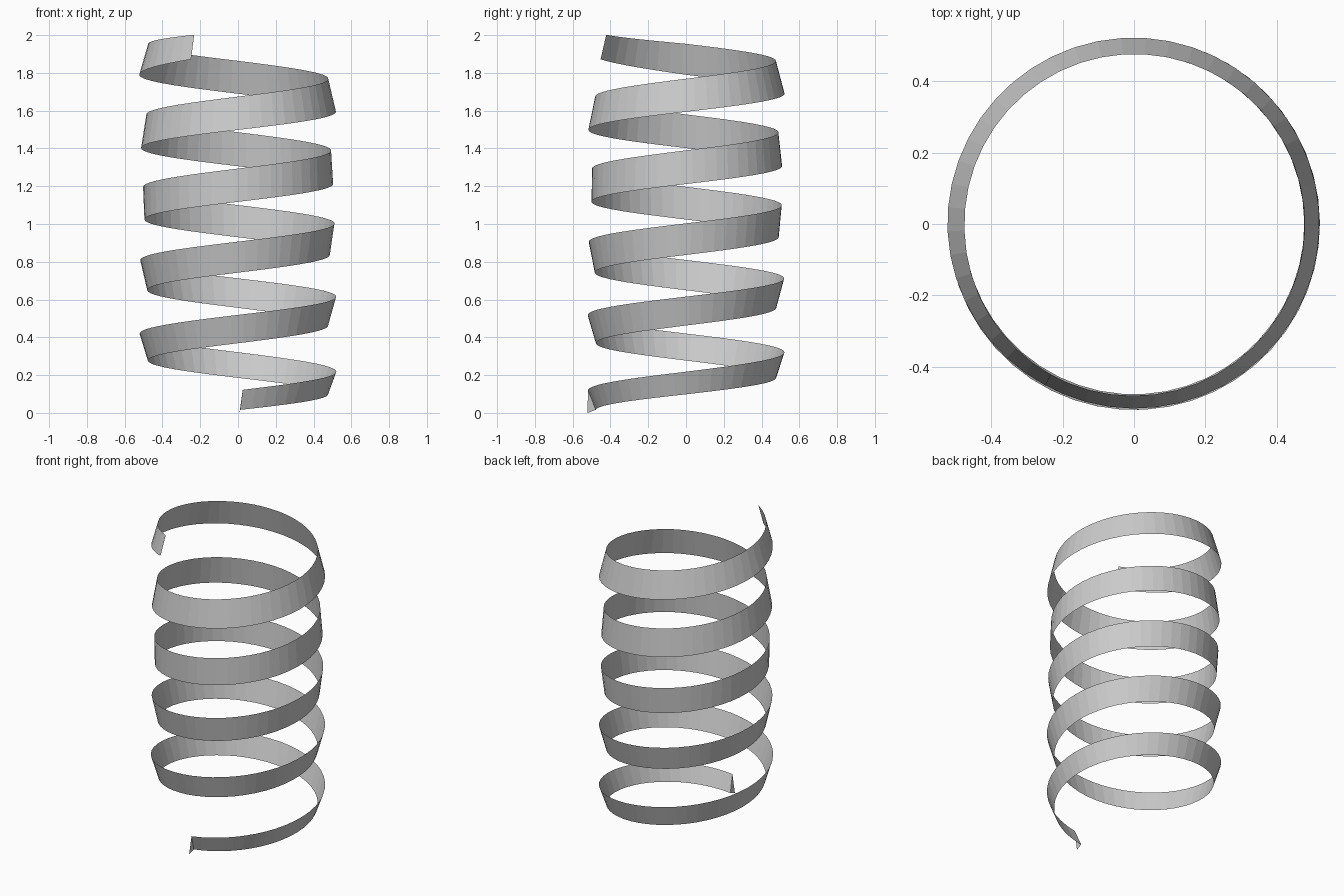
import bpy
import bmesh
import math

if "Cube" in bpy.data.objects:
    bpy.data.objects.remove(bpy.data.objects["Cube"])

# Ribbon profile along the helix: turn, half height, half radial lean (top edge outward)
KEYS = [
    (0.0, 0.053, 0.021), (0.25, 0.060, 0.022), (0.5, 0.068, 0.022),
    (1.0, 0.075, 0.022), (1.5, 0.078, 0.021), (2.0, 0.082, 0.016),
    (2.5, 0.085, 0.008), (3.0, 0.088, -0.001), (3.5, 0.090, -0.010),
    (4.0, 0.088, -0.018), (4.5, 0.087, -0.023), (4.75, 0.082, -0.024),
    (4.92, 0.065, -0.017),
]
RADIUS, PITCH, BASE, TURNS = 0.499, 0.3804, 0.0651, 4.92
STEPS = 240


def profile(t):
    for a, b in zip(KEYS, KEYS[1:]):
        if t <= b[0] + 1e-6:
            f = (t - a[0]) / (b[0] - a[0])
            return a[1] + f * (b[1] - a[1]), a[2] + f * (b[2] - a[2])
    return KEYS[-1][1:]


def edge_point(t, side):
    half_height, lean = profile(t)
    ang = -math.pi / 2 + 2 * math.pi * t
    # shift along the ribbon at its first turn keeps the cut square to the path
    ang += 0.036 + side * 0.012 * max(0, 1 - 4 * t) - 0.036 * t / TURNS
    r = RADIUS + side * lean
    return (r * math.cos(ang), r * math.sin(ang),
            BASE + PITCH * t + side * half_height + 0.004 * max(0, 1 - 4 * t))


bm = bmesh.new()
rows = []
for i in range(STEPS + 1):
    t = TURNS * i / STEPS
    rows.append([bm.verts.new(edge_point(t, s)) for s in (-1, 1)])

# Spiral band
for (b0, t0), (b1, t1) in zip(rows, rows[1:]):
    bm.faces.new((b0, b1, t1, t0))

# Small folded tab at the lower end
tip = bm.verts.new((0.008, -0.521, 0.0))
bm.faces.new((tip, rows[0][0], rows[0][1]))

mesh = bpy.data.meshes.new("spiral_ribbon")
bm.to_mesh(mesh)
bm.free()
ribbon = bpy.data.objects.new("spiral_ribbon", mesh)
bpy.context.collection.objects.link(ribbon)
